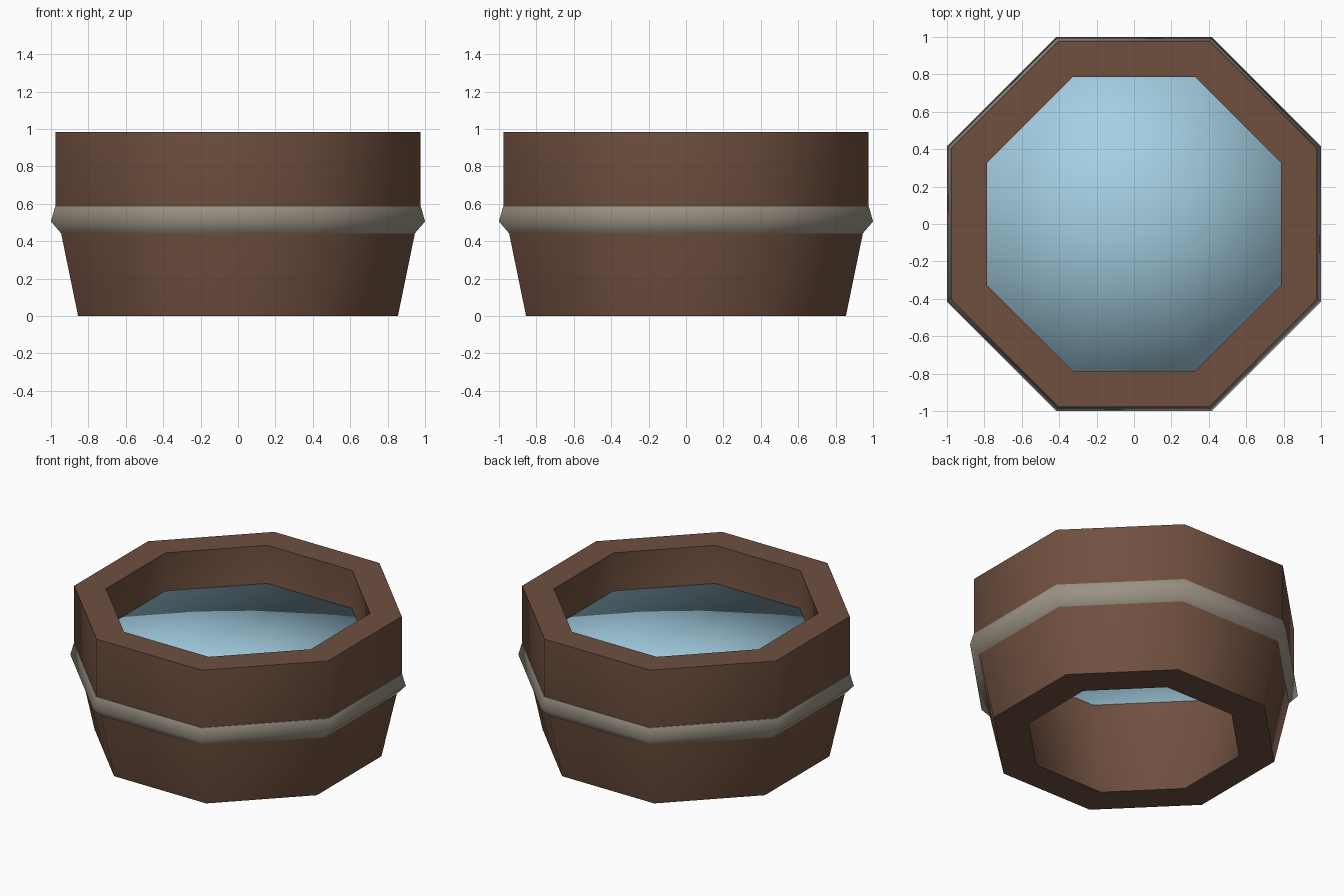
import bpy, bmesh, math

if "Cube" in bpy.data.objects:
    bpy.data.objects.remove(bpy.data.objects["Cube"])

SIDES = 8


def material(name, rgb):
    m = bpy.data.materials.new(name)
    m.diffuse_color = (*rgb, 1.0)
    m.use_nodes = True
    m.node_tree.nodes["Principled BSDF"].inputs["Base Color"].default_value = m.diffuse_color
    return m


def lathe(name, profile, mat, closed=True, cap_centre=None):
    """Octagonal revolve of (apothem, z) points; flat sides face the axes."""
    bm = bmesh.new()
    k = 1.0 / math.cos(math.pi / SIDES)
    rings = []
    for a, z in profile:
        rings.append([bm.verts.new((a * k * math.cos((i + 0.5) * math.tau / SIDES),
                                    a * k * math.sin((i + 0.5) * math.tau / SIDES), z))
                      for i in range(SIDES)])
    count = len(rings) if closed else len(rings) - 1
    for r in range(count):
        lo, hi = rings[r], rings[(r + 1) % len(rings)]
        for i in range(SIDES):
            j = (i + 1) % SIDES
            bm.faces.new((lo[i], lo[j], hi[j], hi[i]))
    if cap_centre is not None:
        c = bm.verts.new((0, 0, cap_centre))
        for i in range(SIDES):
            bm.faces.new((rings[-1][i], rings[-1][(i + 1) % SIDES], c))
    bmesh.ops.recalc_face_normals(bm, faces=bm.faces[:])
    for f in bm.faces:
        f.smooth = True
    me = bpy.data.meshes.new(name)
    bm.to_mesh(me)
    bm.free()
    me.materials.append(mat)
    ob = bpy.data.objects.new(name, me)
    bpy.context.collection.objects.link(ob)
    return ob


def smooth_by_angle(ob, degrees):
    bpy.ops.object.select_all(action='DESELECT')
    ob.select_set(True)
    bpy.context.view_layer.objects.active = ob
    bpy.ops.object.shade_smooth_by_angle(angle=math.radians(degrees))


wood = material("brown wood", (0.162, 0.08, 0.051))
metal = material("grey metal", (0.33, 0.29, 0.235))
blue = material("blue water", (0.37, 0.62, 0.76))

# Hollow tub wall, open at the bottom
tub = lathe("tub_wall", [(0.855, 0.0), (0.976, 0.59), (0.976, 0.985),
                         (0.787, 0.985), (0.787, 0.59), (0.64, 0.0)], wood)
smooth_by_angle(tub, 50)

# Metal hoop with a ridged outer face, sunk into the wall
hoop = lathe("hoop", [(0.935, 0.43), (1.0, 0.505), (0.978, 0.585),
                      (0.95, 0.59), (0.92, 0.50)], metal)
smooth_by_angle(hoop, 60)

# Water surface, its softly shaded rim hidden inside the wall
lathe("water", [(0.80, 0.66), (0.80, 0.72)], blue, closed=False, cap_centre=0.722)
